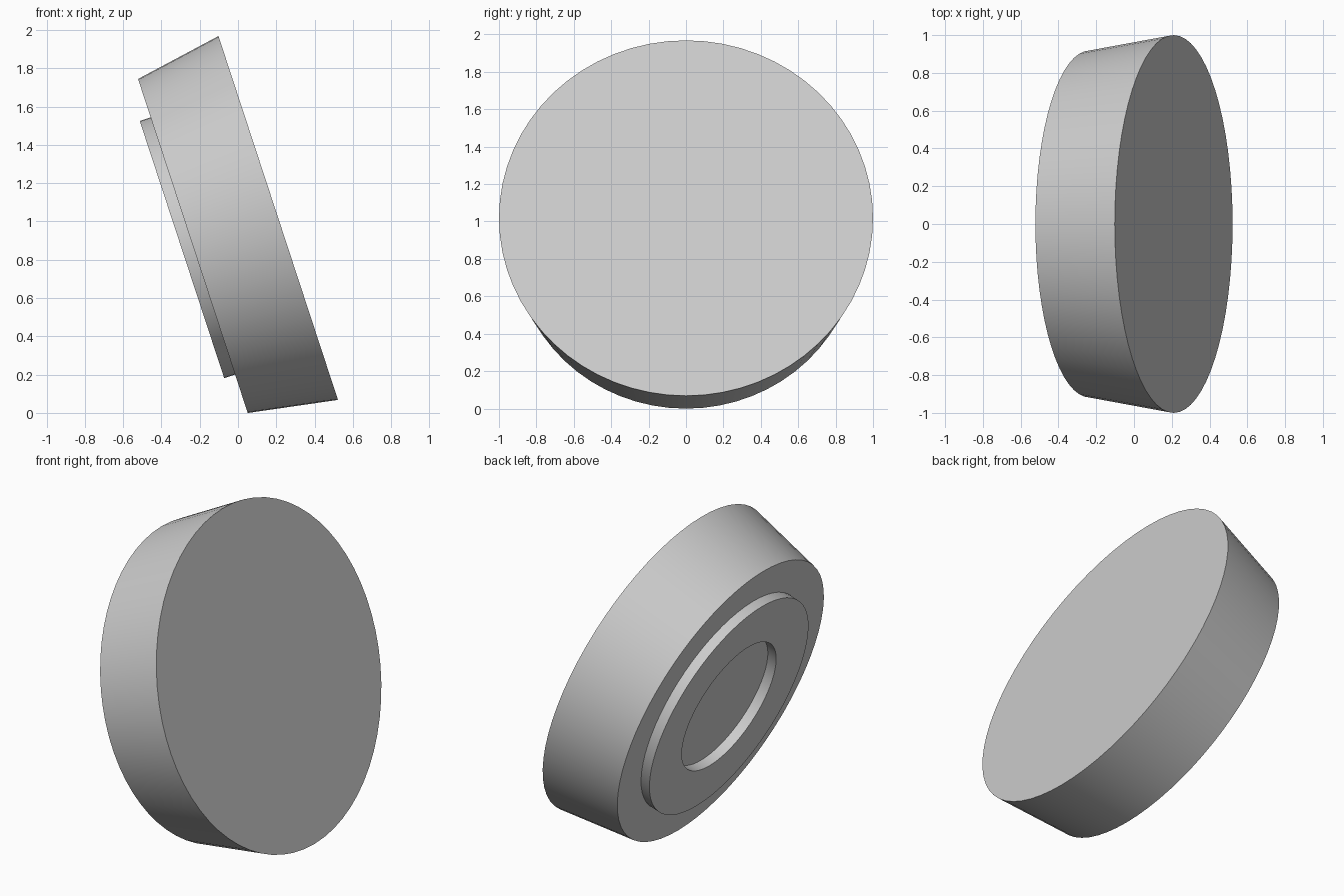
import bpy, bmesh, math
from mathutils import Matrix, Vector

default = bpy.data.objects.get("Cube")
if default:
    bpy.data.objects.remove(default, do_unlink=True)

SIDES = 64
THICK = 0.469        # thickness of the tapered disc
RING = 0.06          # height of the raised ring

grey = bpy.data.materials.new("light_grey")
grey.use_nodes = True
colour = (0.6, 0.6, 0.6, 1)
grey.diffuse_color = colour
grey.node_tree.nodes["Principled BSDF"].inputs["Base Color"].default_value = colour

# Tilted frame: local z is the disc axis, origin at the centre of the wide face
axis = Vector((0.95, 0, 0.312))
tilt = Matrix.Translation((0.21, 0, 1.018)) @ Matrix.Rotation(math.atan2(axis.x, axis.z), 4, 'Y')


def lathe(name, profile, closed=False):
    """Turn a (radius, height) profile about the disc axis."""
    bm = bmesh.new()
    verts = [bm.verts.new((r, 0, h)) for r, h in profile]
    pairs = list(zip(verts, verts[1:]))
    if closed:
        pairs.append((verts[-1], verts[0]))
    edges = [bm.edges.new(p) for p in pairs]
    bmesh.ops.spin(bm, geom=verts + edges, cent=(0, 0, 0), axis=(0, 0, 1),
                   angle=math.tau, steps=SIDES, use_merge=False)
    bmesh.ops.remove_doubles(bm, verts=bm.verts, dist=1e-4)
    if not closed:
        bmesh.ops.holes_fill(bm, edges=[e for e in bm.edges if e.is_boundary], sides=0)
    bmesh.ops.recalc_face_normals(bm, faces=bm.faces)
    bm.transform(tilt)
    mesh = bpy.data.meshes.new(name)
    bm.to_mesh(mesh)
    bm.free()
    mesh.materials.append(grey)
    obj = bpy.data.objects.new(name, mesh)
    bpy.context.collection.objects.link(obj)
    bpy.ops.object.select_all(action='DESELECT')
    obj.select_set(True)
    bpy.context.view_layer.objects.active = obj
    bpy.ops.object.shade_smooth_by_angle(angle=math.radians(30))
    return obj


# Tapered disc with flat caps
lathe("tapered_disc", [(1, 0), (0.918, -THICK)])

# Raised ring on the narrow face, slightly sunk into the disc
top, base = -THICK - RING, -THICK + 0.01
lathe("raised_ring", [(0.707, base), (0.707, top), (0.42, top), (0.42, base)], closed=True)
